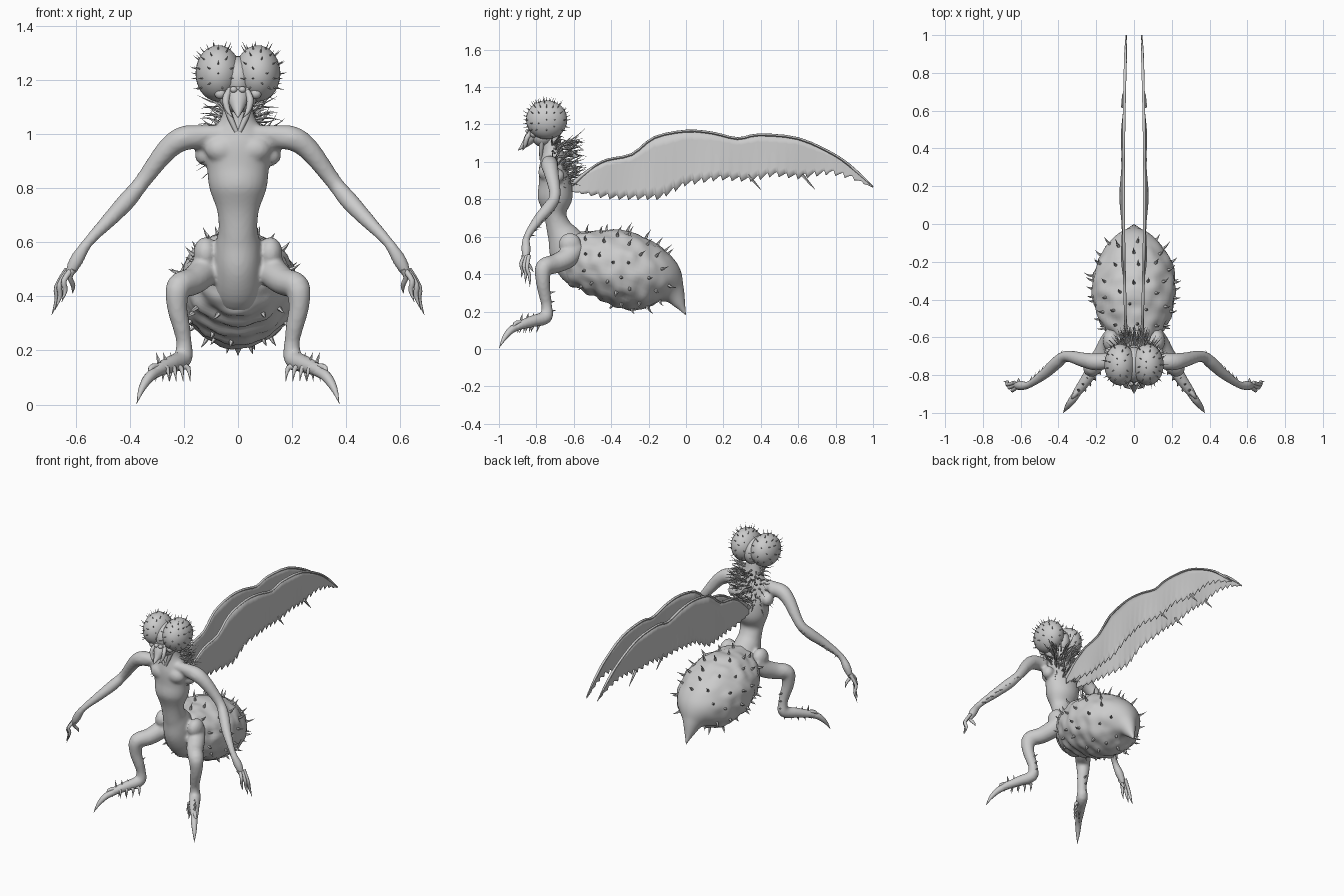
import bpy, bmesh, math, random
from mathutils import Vector, Matrix, noise

random.seed(4)
cube = bpy.data.objects.get("Cube")
if cube:
    bpy.data.objects.remove(cube, do_unlink=True)

GREY = (0.6, 0.6, 0.6, 1)
skin = bpy.data.materials.new("plain_grey")
skin.use_nodes = True
skin.diffuse_color = GREY
skin.node_tree.nodes["Principled BSDF"].inputs["Base Color"].default_value = GREY
SIDES = (1, -1)


def finish(name, bm, angle=60):
    """Turn a bmesh into a smooth shaded object."""
    bmesh.ops.recalc_face_normals(bm, faces=bm.faces)
    me = bpy.data.meshes.new(name)
    bm.to_mesh(me)
    bm.free()
    me.materials.append(skin)
    ob = bpy.data.objects.new(name, me)
    bpy.context.collection.objects.link(ob)
    bpy.ops.object.select_all(action='DESELECT')
    ob.select_set(True)
    bpy.context.view_layer.objects.active = ob
    bpy.ops.object.shade_smooth_by_angle(angle=math.radians(angle))
    return ob


def spline(vals, steps):
    """Catmull-Rom through a list of vectors."""
    out = []
    for i in range(len(vals) - 1):
        a, b, c, d = (vals[max(i - 1, 0)], vals[i], vals[i + 1],
                      vals[min(i + 2, len(vals) - 1)])
        for k in range(steps):
            t = k / steps
            out.append(b + (c - a) * (t / 2) + (a * 2 - b * 5 + c * 4 - d) * (t * t / 2)
                       + (b * 3 - a - c * 3 + d) * (t ** 3 / 2))
    return out + [vals[-1]]


def tube(bm, pts, radii, sides=14, steps=4, ref=None, side=1):
    """Closed loft along a path; a radius is a number or a (width, depth) pair."""
    path = spline([Vector((p[0] * side, p[1], p[2])) for p in pts], steps)
    rad = spline([Vector(r) if isinstance(r, tuple) else Vector((r, r)) for r in radii], steps)
    s = Vector(ref) if ref else (path[1] - path[0]).orthogonal()
    rings = []
    for i, p in enumerate(path):
        t = (path[min(i + 1, len(path) - 1)] - path[max(i - 1, 0)]).normalized()
        s = (s - t * s.dot(t)).normalized()
        u = t.cross(s)
        rings.append([bm.verts.new(p + s * (max(rad[i].x, .0005) * math.cos(a))
                                   + u * (max(rad[i].y, .0005) * math.sin(a)))
                      for a in (math.tau * k / sides for k in range(sides))])
    for r, q in zip(rings, rings[1:]):
        for k in range(sides):
            n = (k + 1) % sides
            bm.faces.new((r[k], r[n], q[n], q[k]))
    bm.faces.new(rings[0])
    bm.faces.new(rings[-1])


def thorn(bm, base, direction, length, r, bend=(0, 0, 0), side=1):
    """Slightly curved spike."""
    b, d = Vector(base), Vector(direction).normalized() * length
    tube(bm, [b - d * .15, b + d * .45, b + d + Vector(bend) * length],
         [r, r * .55, 0], 5, 2, None, side)


def ball(bm, centre, scale, seg=24):
    m = Matrix.Translation(centre) @ Matrix.Diagonal((*scale, 1))
    bmesh.ops.create_uvsphere(bm, u_segments=seg, v_segments=seg // 2 + 2, radius=1, matrix=m)


def scatter_thorns(bm, source, gap, length, r, keep, bend):
    """Spikes at well spaced random vertices of a surface."""
    source.normal_update()
    verts, used = list(source.verts), []
    random.shuffle(verts)
    for v in verts:
        if keep(v.co) and all((v.co - u).length > gap for u in used):
            used.append(v.co.copy())
            thorn(bm, v.co, v.normal, length * random.uniform(.7, 1.3), r, bend)


# Body: torso, arms and legs fused into one skin
bm = bmesh.new()
torso = [(-.73, 1.16, .05, .05), (-.715, 1.07, .06, .055), (-.71, 1.0, .10, .07),
         (-.71, .95, .122, .078), (-.70, .88, .115, .088), (-.70, .80, .106, .092),
         (-.70, .72, .078, .06), (-.68, .65, .072, .068), (-.655, .6, .082, .088),
         (-.62, .53, .092, .115), (-.57, .45, .1, .12), (-.52, .4, .09, .1)]
tube(bm, [(0, y, z) for y, z, a, b in torso], [(a, b) for y, z, a, b in torso], 28, 4, (1, 0, 0))
for s in SIDES:
    # collar, chest and armpit masses
    tube(bm, [(0, -.74, 1.0), (.1, -.73, 1.0), (.19, -.73, .99)], [.03, .035, .045], side=s)
    ball(bm, (s * .06, -.745, .945), (.062, .045, .05))
    ball(bm, (s * .125, -.69, .925), (.035, .04, .04))
    ball(bm, (s * .12, -.62, .56), (.045, .06, .06))
    # arm
    tube(bm, [(.13, -.72, .985), (.2, -.73, .985), (.265, -.72, .94), (.357, -.70, .82),
              (.41, -.735, .755), (.47, -.79, .69), (.555, -.85, .6), (.6, -.855, .53),
              (.63, -.855, .47)],
         [.04, .046, .04, .03, .034, .029, .02, .026, .014], side=s)
    # leg
    tube(bm, [(.1, -.58, .55), (.13, -.63, .49), (.17, -.70, .455), (.22, -.76, .435),
              (.225, -.765, .36), (.21, -.755, .29), (.2, -.745, .23), (.205, -.75, .17),
              (.25, -.82, .148), (.3, -.89, .125), (.325, -.925, .105)],
         [.05, .056, .052, .047, .038, .033, .029, .036, .032, .024, .016], side=s)
body = finish("body", bm)
fuse = body.modifiers.new("fuse", 'REMESH')
fuse.mode = 'VOXEL'
fuse.voxel_size = .009
fuse.use_smooth_shade = True
relax = body.modifiers.new("relax", 'SMOOTH')
relax.factor = .5
relax.iterations = 5

# Abdomen: lumpy egg with a ribbed underside and a sting
bm = bmesh.new()
egg = [(-.67, .49, .06, .08), (-.61, .485, .125, .135), (-.52, .47, .18, .165),
       (-.42, .45, .215, .19), (-.32, .42, .222, .2), (-.2, .38, .195, .18),
       (-.12, .345, .14, .135), (-.07, .3, .065, .07), (-.03, .235, .026, .028), (0, .18, 0, 0)]
tube(bm, [(0, y, z) for y, z, a, b in egg], [(a, b) for y, z, a, b in egg], 56, 8, (1, 0, 0))
bm.normal_update()
for v in bm.verts:
    fade = min(1, max(0, (-.06 - v.co.y) * 8))
    lump = noise.noise(v.co * 17) * .013
    under = max(0, -v.normal.z) * max(0, .1 - abs(v.co.y + .5) * .3) * 10
    v.co += v.normal * fade * (lump + under * .008 * math.sin(v.co.y * 80))
spikes = bmesh.new()
scatter_thorns(spikes, bm, .075, .038, .010,
               lambda c: -.56 < c.y < -.09 and (c.z > .33 or c.y > -.4), (0, .25, .15))
finish("abdomen", bm)
finish("abdomen_thorns", spikes)

# Head: two bulging eyes over a narrow core
bm = bmesh.new()
for s in SIDES:
    ball(bm, (s * .073, -.745, 1.225), (.084, .11, .104), 32)
spikes = bmesh.new()
scatter_thorns(spikes, bm, .03, .021, .0035,
               lambda c: abs(c.x) > .025 and c.z > 1.17, (0, 0, .2))
finish("eyes", bm)
finish("eye_bristles", spikes)

# Face: skull, snout, beak and mouthparts
bm = bmesh.new()
ball(bm, (0, -.745, 1.2), (.06, .095, .09))
ball(bm, (0, -.765, 1.135), (.07, .06, .055))
tube(bm, [(0, -.77, 1.17), (0, -.825, 1.135), (0, -.86, 1.095), (0, -.9, 1.06)],
     [(.06, .055), (.042, .036), (.022, .02), 0], 14, 4, (1, 0, 0))
for s in SIDES:
    tube(bm, [(.03, -.82, 1.165), (.045, -.85, 1.13), (.038, -.86, 1.09), (.018, -.875, 1.06)],
         [.012, .013, .01, 0], 8, 4, None, s)
    ball(bm, (s * .065, -.815, 1.15), (.022, .02, .02), 12)
    ball(bm, (s * .016, -.845, 1.165), (.014, .014, .012), 12)
    # neck tendons meeting at the collar
    tube(bm, [(.045, -.77, 1.11), (.028, -.775, 1.06), (.006, -.775, 1.01)],
         [.014, .011, .008], 8, 3, None, s)
finish("face", bm)

# Mane over the neck and upper back
bm = bmesh.new()
for i in range(190):
    a = math.radians(random.uniform(-105, 105))
    z = random.uniform(.86, 1.12)
    width = .06 + .05 * min(1, (1.12 - z) * 6)
    root = Vector((math.sin(a) * width, -.70 + math.cos(a) * .07, z))
    if z < .98:
        root.x *= .55
    out = (math.sin(a) * .7 + random.uniform(-.3, .3), math.cos(a) + .15, random.uniform(-.1, .7))
    thorn(bm, root, out, random.uniform(.05, .1), .006, (0, .1, random.uniform(-.4, .3)))
finish("mane", bm)

# Fingers, foot claws and limb spines
fingers, claws, spines = bmesh.new(), bmesh.new(), bmesh.new()
tips = [(.69, -.835, .33), (.677, -.86, .35), (.652, -.882, .38), (.612, -.815, .41)]
elbow, wrist = Vector((.39, -.7, .79)), Vector((.55, -.835, .61))
for s in SIDES:
    for i, tip in enumerate(tips):
        root = Vector((.632 - i * .008, -.84 - i * .01, .5))
        mid = root.lerp(Vector(tip), .45) + Vector((.012, -.012, .012))
        tube(fingers, [root, mid, root.lerp(Vector(tip), .65), tip],
             [.011, .01, .009, 0], 8, 3, None, s)
    tube(claws, [(.29, -.88, .125), (.325, -.93, .105), (.355, -.97, .06), (.375, -1, 0.003)],
         [.02, .02, .013, 0], 10, 4, None, s)
    for i in range(4):
        root = Vector((.215 + i * .026, -.79 - i * .03, .14))
        for out in (-1, 1):
            tube(claws, [root, root + Vector((out * .03, -.02 * out - .015, -.005)),
                         root + Vector((out * .038, -.02 * out - .03, -.055))],
                 [.014, .01, 0], 7, 3, None, s)
        thorn(claws, root + Vector((0, 0, .02)), (.3, .2, 1), .035, .008, side=s)
    for i in range(9):
        thorn(spines, elbow.lerp(wrist, i / 8), (-.25, .8, -.15 + .3 * (i % 2)), .035, .006, side=s)
    for z in (.3, .25, .2):
        thorn(spines, (.205, -.73, z), (-.1, 1, .2), .035, .008, side=s)
finish("fingers", fingers)
finish("foot_claws", claws)
finish("limb_spines", spines)


# Wings: upright thin sheets with a ragged lower edge
def profile(points, y):
    for (y0, z0), (y1, z1) in zip(points, points[1:]):
        if y <= y1:
            return z0 + (z1 - z0) * (y - y0) / (y1 - y0)
    return points[-1][1]


upper = [(-.61, .88), (-.515, .96), (-.425, 1.01), (-.29, 1.04), (-.17, 1.13), (0, 1.165),
         (.14, 1.155), (.275, 1.125), (.39, 1.145), (.6, 1.125), (.79, 1.04), (.9, .96), (1, .868)]
lower = [(-.61, .84), (-.5, .825), (-.38, .81), (-.14, .81), (0, .885), (.18, .915),
         (.34, .905), (.47, .935), (.6, .92), (.77, .945), (.88, .92), (1, .862)]
COLS, ROWS = 160, 6
for s, name in ((1, "left_wing"), (-1, "right_wing")):
    bm = bmesh.new()
    grid = []
    for i in range(COLS + 1):
        u = i / COLS
        y = -.61 + 1.61 * u
        top = profile(upper, y)
        low = profile(lower, y) + .028 * ((i % 5) / 4 - .5) * min(1, 10 * (1 - u), 10 * u)
        col = []
        for j in range(ROWS + 1):
            v = j / ROWS
            x = .042 + .014 * math.sin(math.pi * u) + v * (.02 * math.sin(math.pi * u) ** 2
                + .006 * math.sin(u * 30)) * (1 - u * .5)
            col.append(bm.verts.new((s * x, y, top + (low - top) * v)))
        grid.append(col)
    for a, b in zip(grid, grid[1:]):
        for j in range(ROWS):
            bm.faces.new((a[j], b[j], b[j + 1], a[j + 1]))
    for y in (.34, .63):
        thorn(bm, (.06, y, .92), (0, .7, -.8), .09, .008, side=s)
    # leading edge vein
    tube(bm, [(.042 + .014 * math.sin(math.pi * (y + .61) / 1.61), y, z) for y, z in upper],
         [.012] + [.006] * (len(upper) - 2) + [.001], 6, 3, None, s)
    wing = finish(name, bm)
    shell = wing.modifiers.new("thickness", 'SOLIDIFY')
    shell.thickness = .003
    shell.offset = 0
